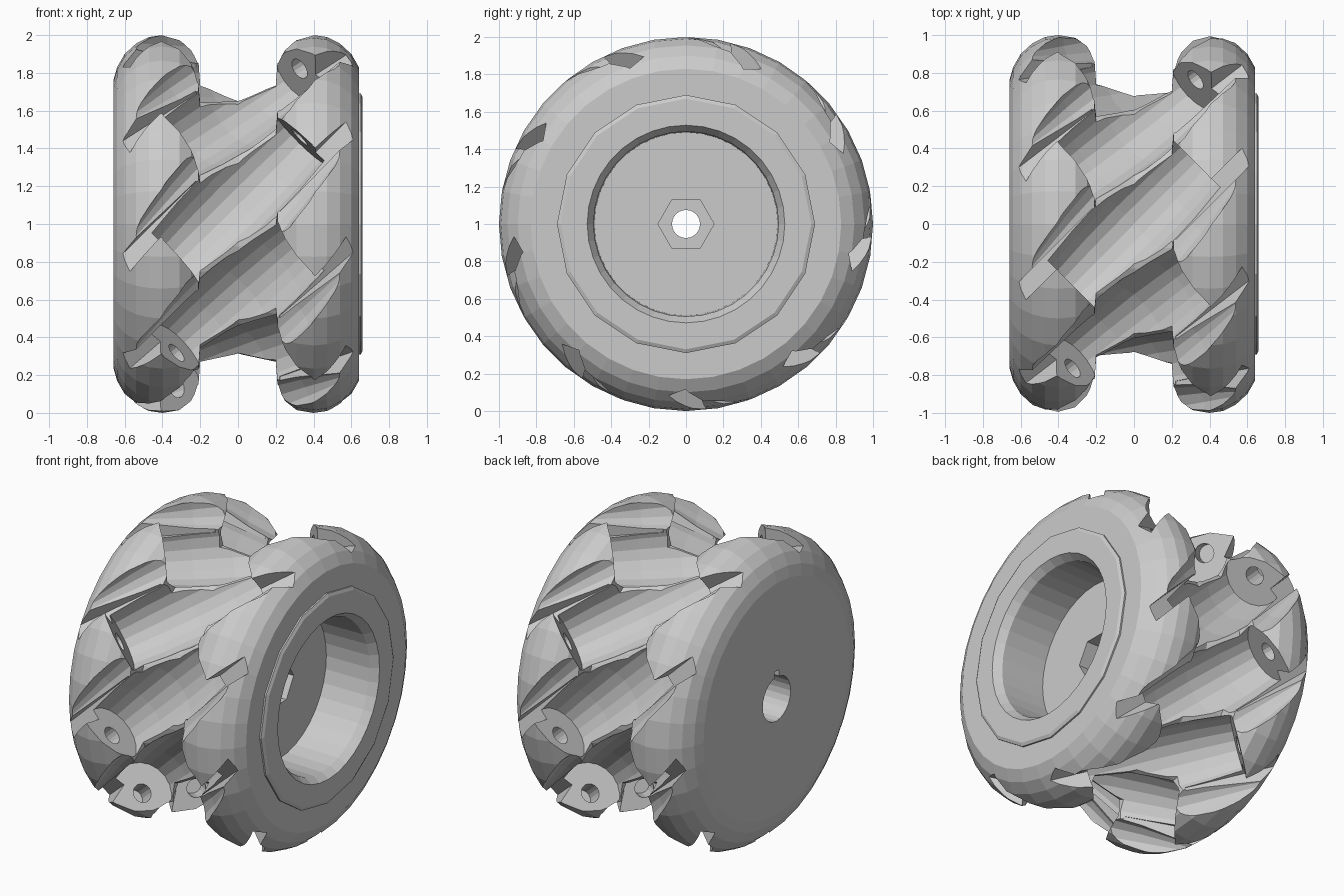
import bpy, bmesh, math
from mathutils import Matrix

if "Cube" in bpy.data.objects:
    bpy.data.objects.remove(bpy.data.objects["Cube"], do_unlink=True)

COUNT = 9          # roller stations round the wheel
AXLE_R = 0.80      # distance of the roller axles from the wheel axis

grey = bpy.data.materials.new("plain grey")
grey.use_nodes = True
grey.diffuse_color = (0.6, 0.6, 0.6, 1)
grey.node_tree.nodes["Principled BSDF"].inputs["Base Color"].default_value = (0.6, 0.6, 0.6, 1)


def lathe(bm, profile, segs, matrix=Matrix()):
    """Turn (x, radius) points round the local x axis and cap both ends."""
    angles = [2 * math.pi * i / segs for i in range(segs)]
    rings = [[bm.verts.new((matrix @ Matrix.Rotation(a, 4, 'X')
                            @ Matrix.Translation((x, 0, r))).translation) for a in angles]
             for x, r in profile]
    faces = [bm.faces.new(rings[0]), bm.faces.new(rings[-1])]
    for a, b in zip(rings, rings[1:]):
        for i in range(segs):
            j = (i + 1) % segs
            faces.append(bm.faces.new((a[i], a[j], b[j], b[i])))
    bmesh.ops.recalc_face_normals(bm, faces=faces)


def box(bm, low, high, matrix=Matrix()):
    size = [h - l for l, h in zip(low, high)]
    mid = [(h + l) / 2 for l, h in zip(low, high)]
    bmesh.ops.create_cube(bm, size=1, matrix=matrix @ Matrix.Translation(mid)
                          @ Matrix.Diagonal((*size, 1)))


def finish(bm, name):
    mesh = bpy.data.meshes.new(name)
    bm.to_mesh(mesh)
    bm.free()
    mesh.materials.append(grey)
    obj = bpy.data.objects.new(name, mesh)
    bpy.context.collection.objects.link(obj)
    obj.location.z = 1
    return obj


def cut(target, cutter):
    cutter.hide_render = True
    mod = target.modifiers.new("cut", 'BOOLEAN')
    mod.operation = 'DIFFERENCE'
    mod.solver = 'EXACT'
    mod.use_self = True
    mod.object = cutter
    bpy.context.view_layer.objects.active = target
    bpy.ops.object.modifier_apply(modifier=mod.name)
    bpy.data.objects.remove(cutter, do_unlink=True)


# Wheel body: two rounded rims and a waist
rim = [(0.66, 0.76), (0.64, 0.83), (0.60, 0.90), (0.54, 0.955), (0.47, 0.99), (0.40, 1.0),
       (0.31, 0.985), (0.25, 0.945), (0.21, 0.88), (0.20, 0.74)]
profile = [(-x, r) for x, r in rim] + [(0, 0.685)]
profile += [(min(x, 0.64), r) for x, r in reversed(rim)]
bm = bmesh.new()
lathe(bm, profile, 36)
wheel_body = finish(bm, "wheel_body")

# Roller grooves, axle bores, and a pocket and flared wall beside each axle lug
bm = bmesh.new()
for k in range(COUNT):
    station = (Matrix.Rotation(2 * math.pi * k / COUNT, 4, 'X')
               @ Matrix.Translation((0, 0, AXLE_R)))
    axle = station @ Matrix.Rotation(math.radians(45), 4, 'Z')
    lathe(bm, [(-0.46, 0.19), (-0.25, 0.21), (0, 0.22), (0.25, 0.21), (0.46, 0.19)], 20, axle)
    box(bm, (-0.457, -0.165, 0.02), (0.457, 0.165, 0.4), axle)
    for turn in (45, 225):
        end = station @ Matrix.Rotation(math.radians(turn), 4, 'Z')
        lathe(bm, [(0.35, 0.058), (0.60, 0.058)], 16, end)
        box(bm, (0.1, -0.215, 0.03), (0.95, -0.12, 0.4), end)
        flare = end @ Matrix.Translation((0, -0.2, 0.17))
        lathe(bm, [(-0.15, 0.15), (0.22, 0.11), (0.7, 0.02)], 14, flare)
cut(wheel_body, finish(bm, "roller_cutter"))

# Raised ring on the +x face
bm = bmesh.new()
lathe(bm, [(0.58, 0.69), (0.65, 0.69), (0.66, 0.67)], 16)
hub_ring = finish(bm, "hub_ring")

# Round recess with a bevelled mouth, cut through the ring and into the body
for part in (wheel_body, hub_ring):
    bm = bmesh.new()
    lathe(bm, [(0.30, 0.49), (0.61, 0.495), (0.67, 0.535)], 36)
    cut(part, finish(bm, "recess_cutter"))

# Centre: keyed shaft bore, bolt hole and hex nut recess
bm = bmesh.new()
lathe(bm, [(-0.8, 0.145), (0.0, 0.145)], 24)
box(bm, (-0.8, -0.022, 0.1), (-0.01, 0.022, 0.185))
lathe(bm, [(-0.1, 0.075), (0.25, 0.075)], 24)
lathe(bm, [(0.17, 0.15), (0.4, 0.15)], 6, Matrix.Rotation(math.radians(30), 4, 'X'))
cut(wheel_body, finish(bm, "centre_cutter"))
